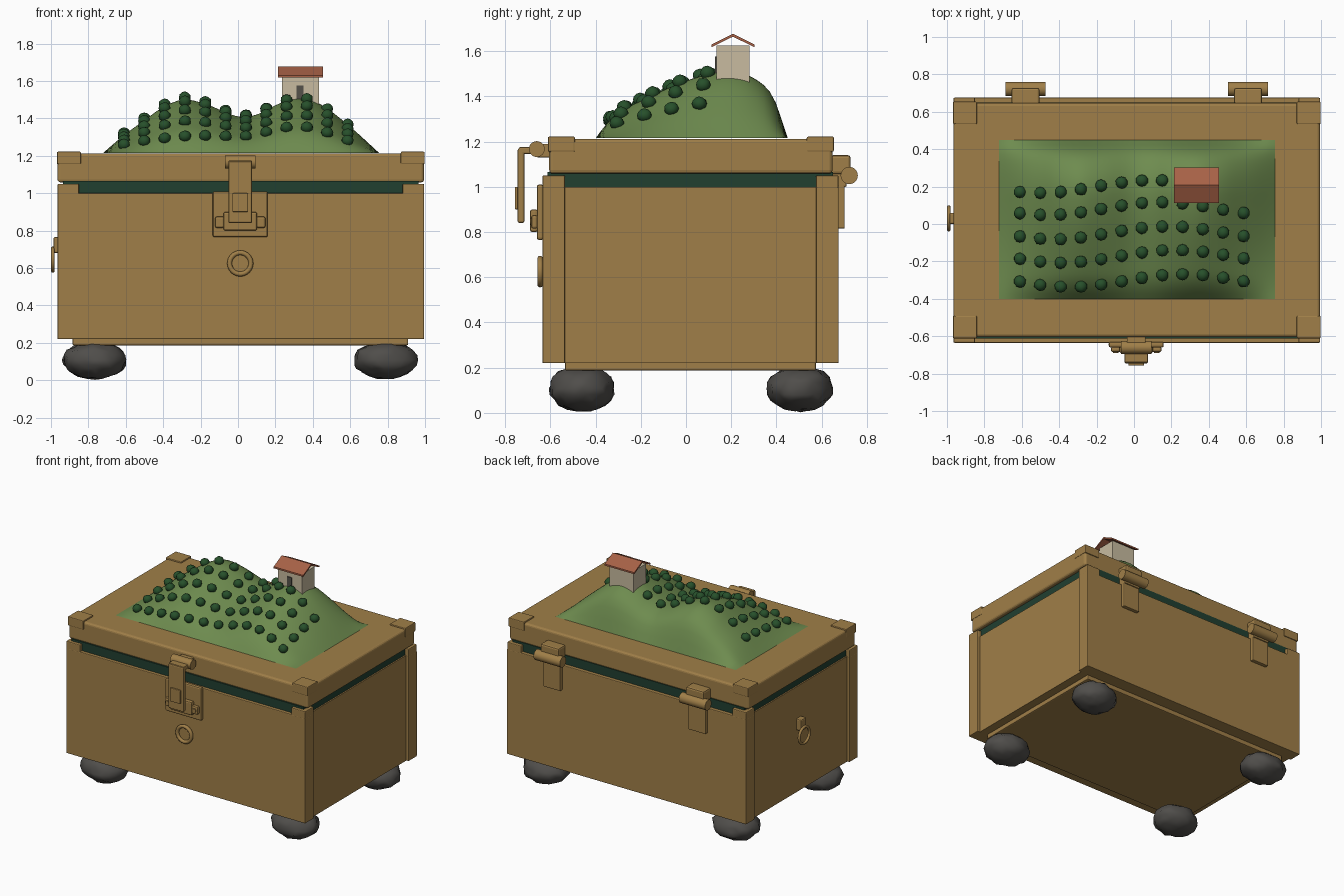
import bpy, bmesh, math, random
from mathutils import Vector

if "Cube" in bpy.data.objects:
    bpy.data.objects.remove(bpy.data.objects["Cube"])

random.seed(4)


def mat(name, rgb):
    m = bpy.data.materials.new(name)
    m.diffuse_color = (*rgb, 1)
    m.use_nodes = True
    m.node_tree.nodes["Principled BSDF"].inputs["Base Color"].default_value = m.diffuse_color
    return m


BRASS = mat("tan_brass", (0.352, 0.212, 0.065))
LINER = mat("dark_green_liner", (0.015, 0.05, 0.03))
GRASS = mat("grass", (0.155, 0.26, 0.078))
TREE = mat("tree_green", (0.02, 0.08, 0.024))
ROCK = mat("grey_rock", (0.08, 0.076, 0.07))
WALL = mat("cream_wall", (0.58, 0.50, 0.35))
ROOF = mat("red_roof", (0.39, 0.12, 0.062))
DOOR = mat("grey_door", (0.09, 0.083, 0.068))


def finish(name, bm, m, smooth=False):
    me = bpy.data.meshes.new(name)
    bmesh.ops.recalc_face_normals(bm, faces=bm.faces)
    bm.to_mesh(me)
    bm.free()
    me.materials.append(m)
    for p in me.polygons:
        p.use_smooth = smooth
    ob = bpy.data.objects.new(name, me)
    bpy.context.collection.objects.link(ob)
    return ob


def box(name, x, y, z, m=BRASS, bevel=0.0, segs=2):
    """Box from (min, max) pairs."""
    bm = bmesh.new()
    bmesh.ops.create_cube(bm, size=1)
    for v in bm.verts:
        v.co = [(a + b) / 2 + c * (b - a) for c, (a, b) in zip(v.co, (x, y, z))]
    if bevel:
        bmesh.ops.bevel(bm, geom=bm.edges[:], offset=bevel, segments=segs,
                        profile=0.5, affect='EDGES')
    return finish(name, bm, m)


def rod(name, c, r, length, axis='X', m=BRASS):
    bpy.ops.mesh.primitive_cylinder_add(
        vertices=24, radius=r, depth=length, location=c,
        rotation=(0, math.pi / 2, 0) if axis == 'X' else (math.pi / 2, 0, 0))
    ob = bpy.context.object
    ob.name = name
    ob.data.materials.append(m)
    bpy.ops.object.shade_smooth_by_angle()
    return ob


def ring(name, c, R, r, axis='X'):
    bpy.ops.mesh.primitive_torus_add(
        major_radius=R, minor_radius=r, major_segments=32, minor_segments=10, location=c,
        rotation=(0, math.pi / 2, 0) if axis == 'X' else (math.pi / 2, 0, 0))
    ob = bpy.context.object
    ob.name = name
    ob.data.materials.append(BRASS)
    bpy.ops.object.shade_smooth()


def blob(name, c, size, noise, m, subdiv=2):
    """Irregular rounded lump."""
    bm = bmesh.new()
    bmesh.ops.create_icosphere(bm, subdivisions=subdiv, radius=1)
    for v in bm.verts:
        k = 1 + random.uniform(-noise, noise)
        v.co = Vector(c) + Vector([a * s * k for a, s in zip(v.co, size)])
    return finish(name, bm, m, True)


# chest body
X0, X1 = -0.965, 0.995
box("front_panel", (X0, X1), (-0.635, -0.535), (0.22, 1.0), bevel=0.005)
box("back_panel", (X0, X1), (0.575, 0.675), (0.22, 1.0), bevel=0.005)
box("side_walls", (X0 + 0.02, X1 - 0.02), (-0.54, 0.58), (0.22, 1.0))
box("floor_slab", (-0.885, 0.91), (-0.535, 0.575), (0.187, 0.23), bevel=0.008)
box("liner", (-0.935, 0.965), (-0.612, 0.65), (0.98, 1.065), LINER)

# corner blocks below the lid and corner caps on the lid
for cx, sx in ((X0, 1), (X1, -1)):
    for cy, sy in ((-0.635, 1), (0.675, -1)):
        box("corner_block", sorted((cx, cx + sx * 0.115)), sorted((cy, cy + sy * 0.1)),
            (0.99, 1.05), bevel=0.006)
    for cy, sy in ((-0.611, 1), (0.654, -1)):
        box("lid_corner_cap", sorted((cx - sx * 0.003, cx + sx * 0.125)),
            sorted((cy, cy + sy * 0.12)), (1.155, 1.222), bevel=0.006)

# lid
box("lid", (X0, X1), (-0.605, 0.648), (1.058, 1.212), bevel=0.016, segs=3)

# rock feet
for cx in (-0.765, 0.79):
    for cy in (-0.46, 0.505):
        blob("rock_foot", (cx, cy, 0.108), (0.168, 0.145, 0.1), 0.06, ROCK, 3)

# front latch
M = 0.012
box("latch_plate", (M - 0.147, M + 0.147), (-0.66, -0.63), (0.765, 1.01), bevel=0.01)
box("latch_base", (M - 0.09, M + 0.09), (-0.69, -0.655), (0.80, 0.9), bevel=0.01)
box("latch_arm", (M - 0.063, M + 0.063), (-0.745, -0.715), (0.84, 1.17), bevel=0.008)
box("latch_arm_top", (M - 0.063, M + 0.063), (-0.74, -0.65), (1.145, 1.175), bevel=0.006)
box("latch_button", (M - 0.042, M + 0.042), (-0.757, -0.74), (0.9, 1.0), bevel=0.005)
box("latch_mount", (M - 0.05, M + 0.05), (-0.66, -0.6), (1.13, 1.19), bevel=0.005)
rod("latch_pivot", (M, -0.66, 1.167), 0.035, 0.165)
for s in (-1, 1):
    box("latch_lug", sorted((M + s * 0.085, M + s * 0.135)), (-0.685, -0.655),
        (0.815, 0.875), bevel=0.01)
    rod("latch_screw", (M + s * 0.11, -0.685, 0.845), 0.014, 0.012, 'Y')

# front ring
ring("front_ring", (M, -0.645, 0.625), 0.057, 0.013, 'Y')
rod("front_ring_disc", (M, -0.636, 0.625), 0.055, 0.009, 'Y')

# left side ring handle
box("ring_mount", (-0.987, -0.94), (0.0, 0.06), (0.68, 0.765), bevel=0.008)
ring("side_ring", (-0.99, 0.03, 0.645), 0.06, 0.01, 'X')

# hinges
for hx in (-0.58, 0.61):
    box("hinge_upper_leaf", (hx - 0.075, hx + 0.075), (0.64, 0.728), (1.055, 1.14), bevel=0.012)
    rod("hinge_barrel", (hx, 0.722, 1.05), 0.038, 0.215)
    box("hinge_bridge", (hx - 0.07, hx + 0.07), (0.64, 0.71), (1.0, 1.06), bevel=0.005)
    box("hinge_lower_leaf", (hx - 0.07, hx + 0.07), (0.67, 0.702), (0.815, 1.04), bevel=0.006)

# hills: a profile along x multiplied by one along y
ALONG_X = [(-0.722, 0), (-0.61, 0.095), (-0.5, 0.175), (-0.4, 0.245), (-0.29, 0.285),
           (-0.17, 0.26), (0.0, 0.195), (0.1, 0.205), (0.2, 0.255), (0.33, 0.295),
           (0.45, 0.255), (0.6, 0.14), (0.755, 0)]
ALONG_Y = [(-0.4, 0), (-0.35, 0.22), (-0.29, 0.4), (-0.2, 0.56), (-0.1, 0.72), (0, 0.86),
           (0.1, 0.96), (0.2, 1.0), (0.3, 0.9), (0.385, 0.62), (0.45, 0)]


def curve_at(pts, t):
    """Smooth cubic through the points."""
    n = len(pts)
    i = max(0, min(n - 2, sum(p[0] <= t for p in pts) - 1))

    def slope(j):
        a, b = pts[max(0, j - 1)], pts[min(n - 1, j + 1)]
        return (b[1] - a[1]) / (b[0] - a[0])
    (a, fa), (b, fb) = pts[i], pts[i + 1]
    h = b - a
    u = (t - a) / h
    return (fa * (2 * u**3 - 3 * u**2 + 1) + fb * (3 * u**2 - 2 * u**3)
            + h * (slope(i) * (u**3 - 2 * u**2 + u) + slope(i + 1) * (u**3 - u**2)))


def ground(x, y):
    return 1.215 + curve_at(ALONG_X, x) * curve_at(ALONG_Y, y)


bm = bmesh.new()
bmesh.ops.create_grid(bm, x_segments=48, y_segments=32, size=1)
for v in bm.verts:
    x, y = 0.0165 + v.co.x * 0.7385, 0.025 + v.co.y * 0.425
    v.co = (x, y, ground(x, y))
hills = finish("hills", bm, GRASS, True)
if hills.data.polygons[0].normal.z < 0:
    hills.data.flip_normals()

# rows of trees, gently waved
for row, base in enumerate((0.2, 0.082, -0.047, -0.173, -0.302)):
    for col in range(12):
        x = -0.61 + col * 0.1087
        if row == 0 and x > 0.2:
            continue
        y = base + 0.034 * math.cos(5.2 * (x - 0.1 - 0.04 * row))
        blob("tree", (x, y, ground(x, y) + 0.012), (0.033, 0.033, 0.031), 0.05, TREE)

# hilltop house
box("house_walls", (0.235, 0.432), (0.135, 0.28), (1.46, 1.625), WALL)
box("house_door", (0.312, 0.35), (0.128, 0.136), (1.48, 1.577), DOOR)
bm = bmesh.new()
section = [(0.113, 1.618), (0.2075, 1.664), (0.302, 1.618),
           (0.302, 1.63), (0.2075, 1.677), (0.113, 1.63)]
ends = [[bm.verts.new((x, y, z)) for y, z in section] for x in (0.213, 0.455)]
for e in ends:
    bm.faces.new((e[0], e[1], e[4], e[5]))
    bm.faces.new((e[1], e[2], e[3], e[4]))
for i in range(6):
    j = (i + 1) % 6
    bm.faces.new((ends[0][i], ends[0][j], ends[1][j], ends[1][i]))
finish("house_roof", bm, ROOF)
